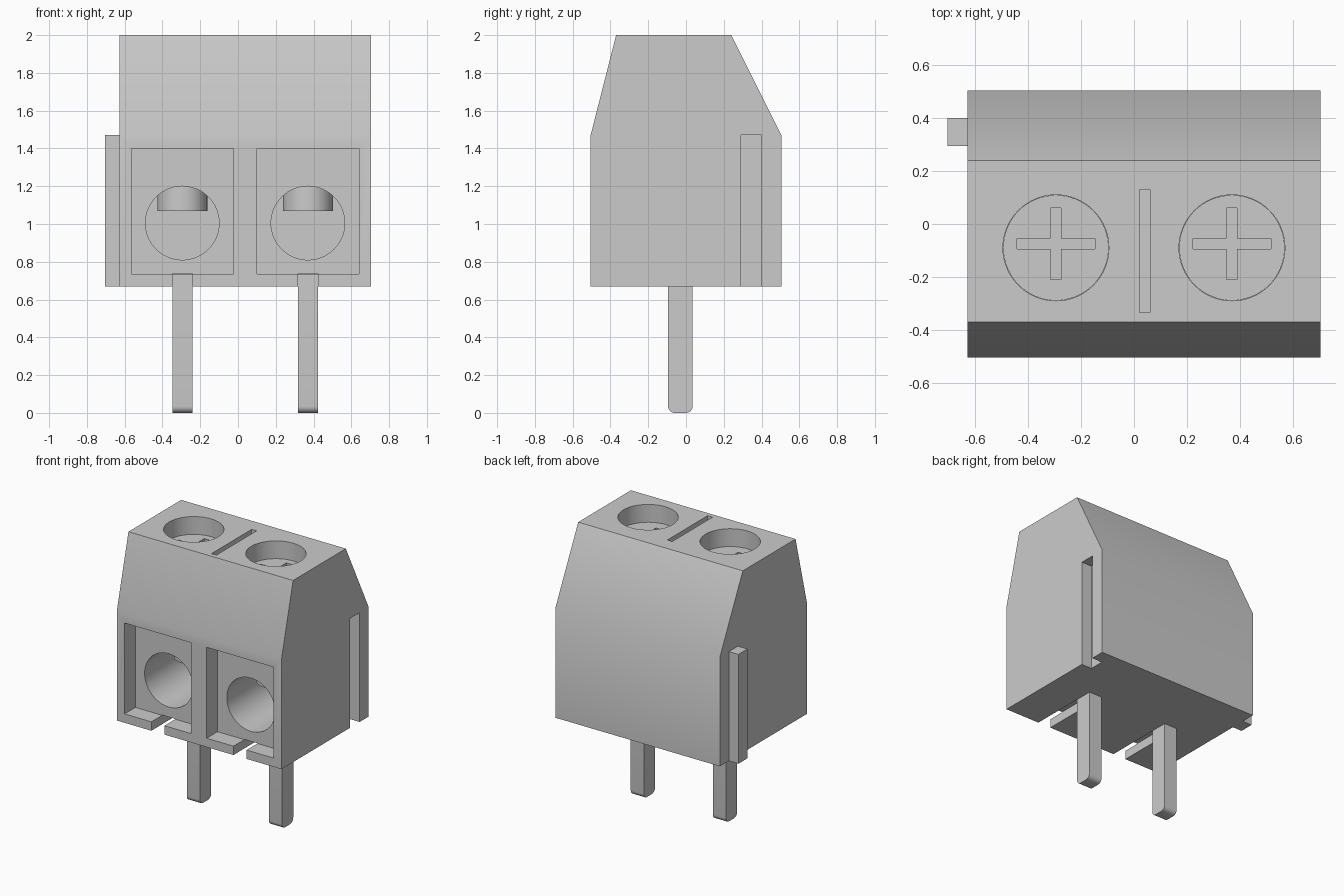
import bpy, bmesh, math
from mathutils import Matrix, Vector

cube = bpy.data.objects.get("Cube")
if cube:
    bpy.data.objects.remove(cube, do_unlink=True)

grey = bpy.data.materials.new("light_grey")
grey.use_nodes = True
colour = (0.6, 0.6, 0.6, 1)
grey.diffuse_color = colour
grey.node_tree.nodes["Principled BSDF"].inputs["Base Color"].default_value = colour


def finish(name, bm):
    bmesh.ops.recalc_face_normals(bm, faces=bm.faces)
    mesh = bpy.data.meshes.new(name)
    bm.to_mesh(mesh)
    bm.free()
    mesh.materials.append(grey)
    obj = bpy.data.objects.new(name, mesh)
    bpy.context.collection.objects.link(obj)
    return obj


def box(name, x, y, z):
    bm = bmesh.new()
    centre = Vector([sum(r) / 2 for r in (x, y, z)])
    size = [r[1] - r[0] for r in (x, y, z)]
    bmesh.ops.create_cube(bm, size=1, matrix=Matrix.Translation(centre) @ Matrix.Diagonal((*size, 1)))
    return finish(name, bm)


def cylinder(name, radius, start, end):
    start, end = Vector(start), Vector(end)
    axis = end - start
    turn = axis.to_track_quat('Z', 'Y').to_matrix().to_4x4()
    bm = bmesh.new()
    bmesh.ops.create_cone(bm, cap_ends=True, segments=64, radius1=radius, radius2=radius,
                          depth=axis.length, matrix=Matrix.Translation((start + end) / 2) @ turn)
    return finish(name, bm)


def extrude_profile(name, points, x0, x1):
    bm = bmesh.new()
    face = bm.faces.new([bm.verts.new((x0, y, z)) for y, z in points])
    grown = bmesh.ops.extrude_face_region(bm, geom=[face])["geom"]
    verts = [v for v in grown if isinstance(v, bmesh.types.BMVert)]
    bmesh.ops.translate(bm, verts=verts, vec=(x1 - x0, 0, 0))
    return finish(name, bm)


def activate(obj):
    bpy.ops.object.select_all(action='DESELECT')
    obj.select_set(True)
    bpy.context.view_layer.objects.active = obj


def cut(obj, cutter):
    activate(obj)
    mod = obj.modifiers.new("cut", 'BOOLEAN')
    mod.operation, mod.solver, mod.object = 'DIFFERENCE', 'EXACT', cutter
    bpy.ops.object.modifier_apply(modifier=mod.name)
    bpy.data.objects.remove(cutter, do_unlink=True)


BOTTOM, FRONT, BACK = 0.67, -0.505, 0.505
SCREW_Y, HEAD_TOP, HEAD_BASE = -0.09, 1.87, 1.75
parts = []

# Housing with sloped shoulders
housing = extrude_profile("housing", [(FRONT, BOTTOM), (BACK, BOTTOM), (BACK, 1.47),
                                      (0.24, 2), (-0.37, 2), (FRONT, 1.47)], -0.628, 0.705)
parts.append(housing)

# Interlocking rib and matching groove
parts.append(box("side_rib", (-0.705, -0.62), (0.295, 0.4), (BOTTOM, 1.47)))
cut(housing, box("groove_cutter", (0.62, 0.8), (0.29, 0.4), (0.5, 1.47)))

# Slit between the terminals
cut(housing, box("slit_cutter", (0.02, 0.06), (-0.335, 0.13), (1.9, 2.1)))

for side, x in (("right", -0.295), ("left", 0.37)):
    # Wire entry, pin channel and screw bore
    cut(housing, box("pocket_cutter", (x - 0.27, x + 0.27), (-0.7, -0.38), (0.735, 1.4)))
    cut(housing, cylinder("wire_cutter", 0.195, (x, -0.6, 1.005), (x, 0.3, 1.005)))
    cut(housing, box("channel_cutter", (x - 0.053, x + 0.053), (-0.7, -0.08), (0.5, 0.737)))
    cut(housing, cylinder("bore_cutter", 0.2, (x, SCREW_Y, HEAD_BASE), (x, SCREW_Y, 2.2)))

    # Screw head with cross recess, and shaft
    head = cylinder(side + "_screw_head", 0.199, (x, SCREW_Y, HEAD_BASE), (x, SCREW_Y, HEAD_TOP))
    for half_x, half_y in ((0.147, 0.02), (0.02, 0.135)):
        cut(head, box("cross_cutter", (x - half_x, x + half_x),
                      (SCREW_Y + 0.015 - half_y, SCREW_Y + 0.015 + half_y), (HEAD_TOP - 0.09, 2)))
    shaft = cylinder(side + "_screw_shaft", 0.1325, (x, SCREW_Y, 1.07), (x, SCREW_Y, HEAD_BASE))

    # Solder pin with rounded tip
    r = 0.035
    tip = []
    for cy, first in ((-0.095 + r, 180), (0.035 - r, 270)):
        for i in range(7):
            a = math.radians(first + i * 15)
            tip.append((cy + r * math.cos(a), r + r * math.sin(a)))
    pin = extrude_profile(side + "_pin", tip + [(0.035, 0.735), (-0.095, 0.735)], x - 0.053, x + 0.053)
    parts += [head, shaft, pin]

for part in parts:
    activate(part)
    bpy.ops.object.shade_smooth_by_angle(angle=math.radians(30))
